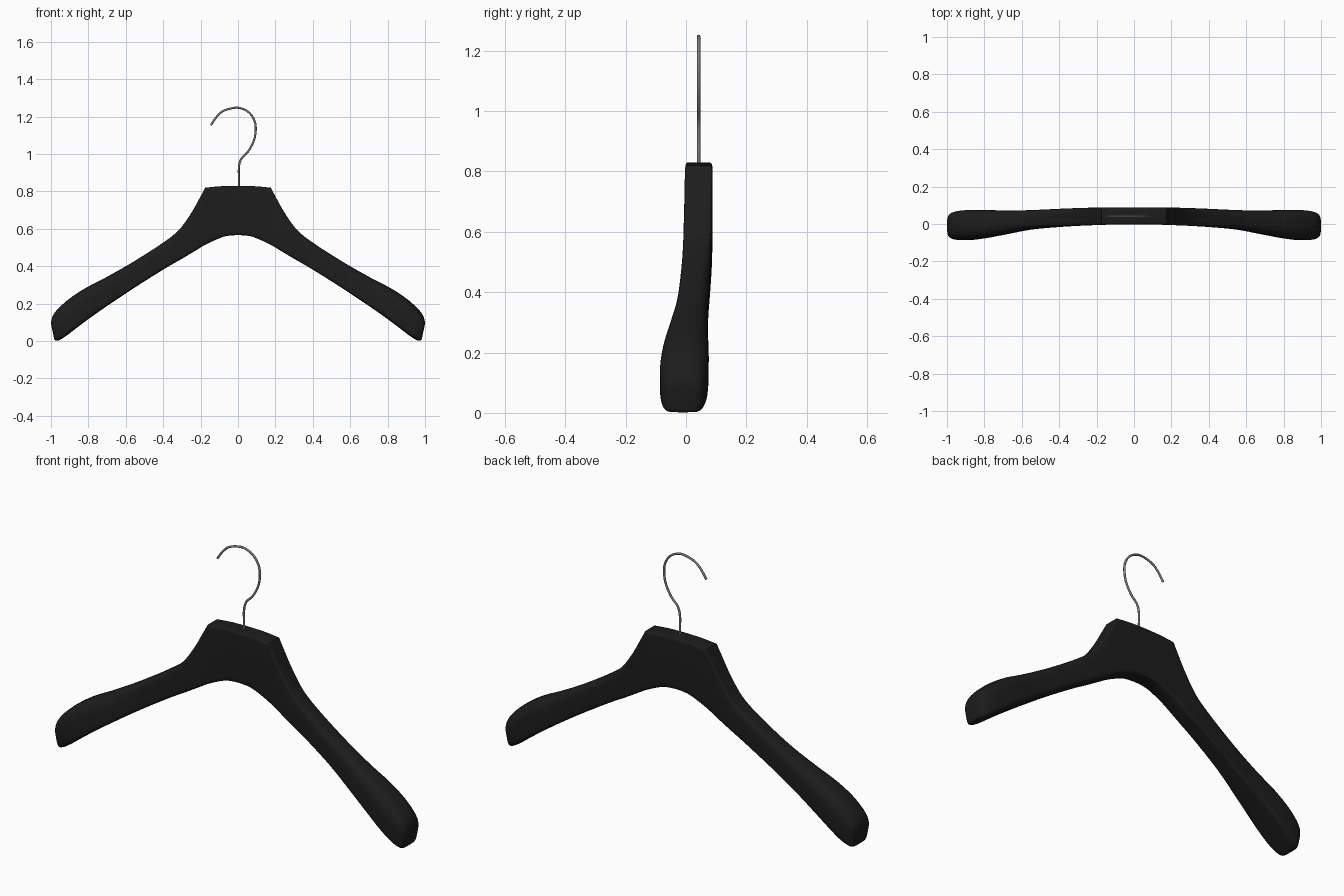
import bpy, bmesh, math

if "Cube" in bpy.data.objects:
    bpy.data.objects.remove(bpy.data.objects["Cube"])

def material(name, v):
    m = bpy.data.materials.new(name)
    m.diffuse_color = (v, v, v, 1)
    m.use_nodes = True
    m.node_tree.nodes["Principled BSDF"].inputs["Base Color"].default_value = m.diffuse_color
    return m

# Cross-section rows: top x, top z, bottom x, bottom z, front y, back y, top squareness, bottom squareness
neck = [(0, .83, 0, .567, -.003, .088, 14, 10),
        (.09, .828, .07, .56, -.003, .088, 14, 10),
        (.175, .82, .14, .532, -.004, .088, 14, 10)]
arm = [neck[-1],
       (.205, .765, .18, .512, -.005, .087, 12, 10),
       (.25, .685, .225, .485, -.007, .087, 9, 9),
       (.32, .590, .29, .446, -.010, .085, 6, 8),
       (.42, .513, .39, .388, -.016, .081, 4, 8),
       (.58, .412, .54, .294, -.030, .074, 3, 8),
       (.72, .333, .67, .208, -.055, .072, 2.7, 8),
       (.82, .281, .77, .139, -.074, .075, 2.6, 8),
       (.90, .228, .85, .080, -.085, .075, 2.6, 8),
       (.955, .180, .91, .034, -.086, .071, 2.6, 7),
       (.985, .145, .95, .008, -.080, .062, 2.7, 6),
       (.997, .115, .972, .002, -.070, .050, 3, 6),
       (1.0, .092, .982, .008, -.055, .034, 3, 5)]

def spline(rows, steps):
    out = []
    for i in range(len(rows) - 1):
        p0, p1 = rows[max(i - 1, 0)], rows[i]
        p2, p3 = rows[i + 1], rows[min(i + 2, len(rows) - 1)]
        for s in range(steps):
            t = s / steps
            out.append([.5 * (2*b + (c - a)*t + (2*a - 5*b + 4*c - d)*t*t + (3*b - a - 3*c + d)*t**3)
                        for a, b, c, d in zip(p0, p1, p2, p3)])
    return out + [list(rows[-1])]

def power(v, n):
    return math.copysign(abs(v) ** (2 / n), v)

# Wooden body: mirrored loft with squared neck and rounded, flared shoulders
half = spline(neck, 3)[:-1] + spline(arm, 5)
rows = [[-r[0], r[1], -r[2]] + r[3:] for r in half[:0:-1]] + half
bm = bmesh.new()
rings = []
SIDES = 40
for xt, zt, xb, zb, yf, yb, nt, nb in rows:
    ring = []
    for k in range(SIDES):
        a = 2 * math.pi * k / SIDES
        n = nt if math.sin(a) >= 0 else nb
        h = .5 + .5 * power(math.sin(a), n)
        y = (yf + yb) / 2 + (yb - yf) / 2 * power(math.cos(a), n)
        ring.append(bm.verts.new((xb + (xt - xb) * h, y, zb + (zt - zb) * h)))
    rings.append(ring)
for r, s in zip(rings, rings[1:]):
    for k in range(SIDES):
        j = (k + 1) % SIDES
        bm.faces.new((r[k], r[j], s[j], s[k]))
bm.faces.new(rings[0])
bm.faces.new(rings[-1][::-1])
bmesh.ops.recalc_face_normals(bm, faces=bm.faces)
mesh = bpy.data.meshes.new("hanger_body")
bm.to_mesh(mesh)
bm.free()
body = bpy.data.objects.new("hanger_body", mesh)
bpy.context.collection.objects.link(body)
mesh.materials.append(material("black_wood", .012))
bpy.context.view_layer.objects.active = body
body.select_set(True)
bpy.ops.object.shade_smooth_by_angle(angle=math.radians(35))

# Wire hook
path = [(.005, .78), (.005, .86), (.005, .93), (.018, .975), (.055, 1.015), (.086, 1.075), (.095, 1.14),
        (.083, 1.19), (.05, 1.229), (-.005, 1.248), (-.075, 1.232), (-.115, 1.198), (-.145, 1.155)]
curve = bpy.data.curves.new("wire_hook", 'CURVE')
curve.dimensions = '3D'
curve.bevel_depth = .0055
curve.bevel_resolution = 3
curve.use_fill_caps = True
pts = spline(path, 6)
sp = curve.splines.new('POLY')
sp.points.add(len(pts) - 1)
for p, (x, z) in zip(sp.points, pts):
    p.co = (x, .042, z, 1)
sp.use_smooth = True
hook = bpy.data.objects.new("wire_hook", curve)
bpy.context.collection.objects.link(hook)
curve.materials.append(material("steel", .2))
